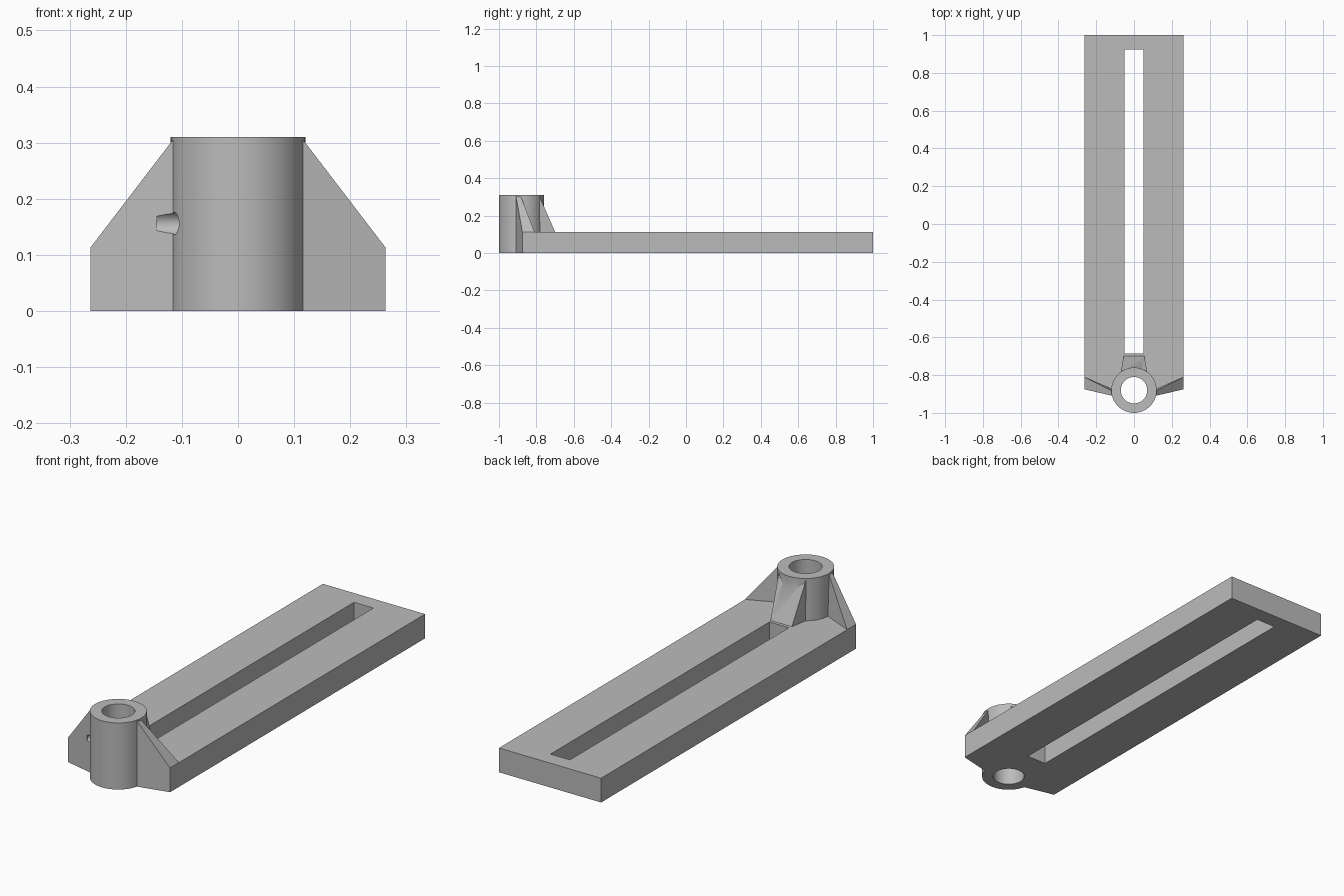
import bpy, bmesh, math
from mathutils import Matrix, Vector

cube = bpy.data.objects.get("Cube")
if cube:
    bpy.data.objects.remove(cube, do_unlink=True)

GREY = (0.5, 0.5, 0.5, 1.0)
mat = bpy.data.materials.new("plain grey")
mat.use_nodes = True
mat.diffuse_color = GREY
mat.node_tree.nodes["Principled BSDF"].inputs["Base Color"].default_value = GREY

BOSS_Y, HEIGHT, PLATE, HALF = -0.88, 0.31, 0.113, 0.263


def make(name, bm):
    bmesh.ops.recalc_face_normals(bm, faces=bm.faces)
    mesh = bpy.data.meshes.new(name)
    bm.to_mesh(mesh)
    bm.free()
    mesh.materials.append(mat)
    obj = bpy.data.objects.new(name, mesh)
    bpy.context.collection.objects.link(obj)
    return obj


def prism(name, outline, z0, z1):
    bm = bmesh.new()
    face = bm.faces.new([bm.verts.new((x, y, z0)) for x, y in outline])
    ext = bmesh.ops.extrude_face_region(bm, geom=[face])
    bmesh.ops.translate(bm, vec=(0, 0, z1 - z0),
                        verts=[v for v in ext["geom"] if isinstance(v, bmesh.types.BMVert)])
    return make(name, bm)


def hull(name, points):
    bm = bmesh.new()
    for p in points:
        bm.verts.new(p)
    bmesh.ops.convex_hull(bm, input=bm.verts)
    return make(name, bm)


def cylinder(name, radius, start, end, segments=64):
    start, end = Vector(start), Vector(end)
    axis = end - start
    bm = bmesh.new()
    turn = axis.to_track_quat("Z", "Y").to_matrix().to_4x4()
    bmesh.ops.create_cone(bm, cap_ends=True, segments=segments, radius1=radius, radius2=radius,
                          depth=axis.length, matrix=Matrix.Translation((start + end) / 2) @ turn)
    return make(name, bm)


def combine(target, other, operation):
    mod = target.modifiers.new(operation.lower(), "BOOLEAN")
    mod.operation, mod.object, mod.solver = operation, other, "EXACT"
    bpy.context.view_layer.objects.active = target
    bpy.ops.object.modifier_apply(modifier=mod.name)
    bpy.data.objects.remove(other, do_unlink=True)


# Base plate with its nose running into the boss
half = [(HALF, 1), (HALF, -0.875), (0.113, -0.91)]
body = prism("slotted_bracket", half + [(-x, y) for x, y in reversed(half)], 0, PLATE)

# Upright boss
combine(body, cylinder("boss", 0.12, (0, BOSS_Y, 0), (0, BOSS_Y, HEIGHT)), "UNION")

# Side gussets
for side in (1, -1):
    points = [(side * HALF, y, z) for y in (-0.875, -0.81) for z in (0, PLATE)]
    points += [(side * 0.113, -0.91, z) for z in (0, 0.309)]
    points += [(side * 0.113, -0.87, 0), (side * 0.113, -0.885, 0.309)]
    combine(body, hull("side_gusset", points), "UNION")

# Rear gusset
points = []
for x in (1, -1):
    points += [(x * 0.055, -0.70, PLATE), (x * 0.055, -0.70, 0.09),
               (x * 0.07, -0.79, 0.09), (x * 0.07, -0.785, 0.307)]
combine(body, hull("rear_gusset", points), "UNION")

# Long slot, main bore and small cross hole
slot = [(-0.05, -0.685), (0.05, -0.685), (0.05, 0.925), (-0.05, 0.925)]
combine(body, prism("slot_cutter", slot, -0.1, PLATE + 0.0005), "DIFFERENCE")
combine(body, cylinder("bore_cutter", 0.07, (0, BOSS_Y, -0.1), (0, BOSS_Y, 0.5)), "DIFFERENCE")
combine(body, cylinder("hole_cutter", 0.02, (-0.145, -0.918, 0.156), (-0.04, -0.918, 0.156), 32),
        "DIFFERENCE")

bpy.ops.object.select_all(action="DESELECT")
body.select_set(True)
bpy.context.view_layer.objects.active = body
bpy.ops.object.shade_smooth_by_angle(angle=math.radians(30))
